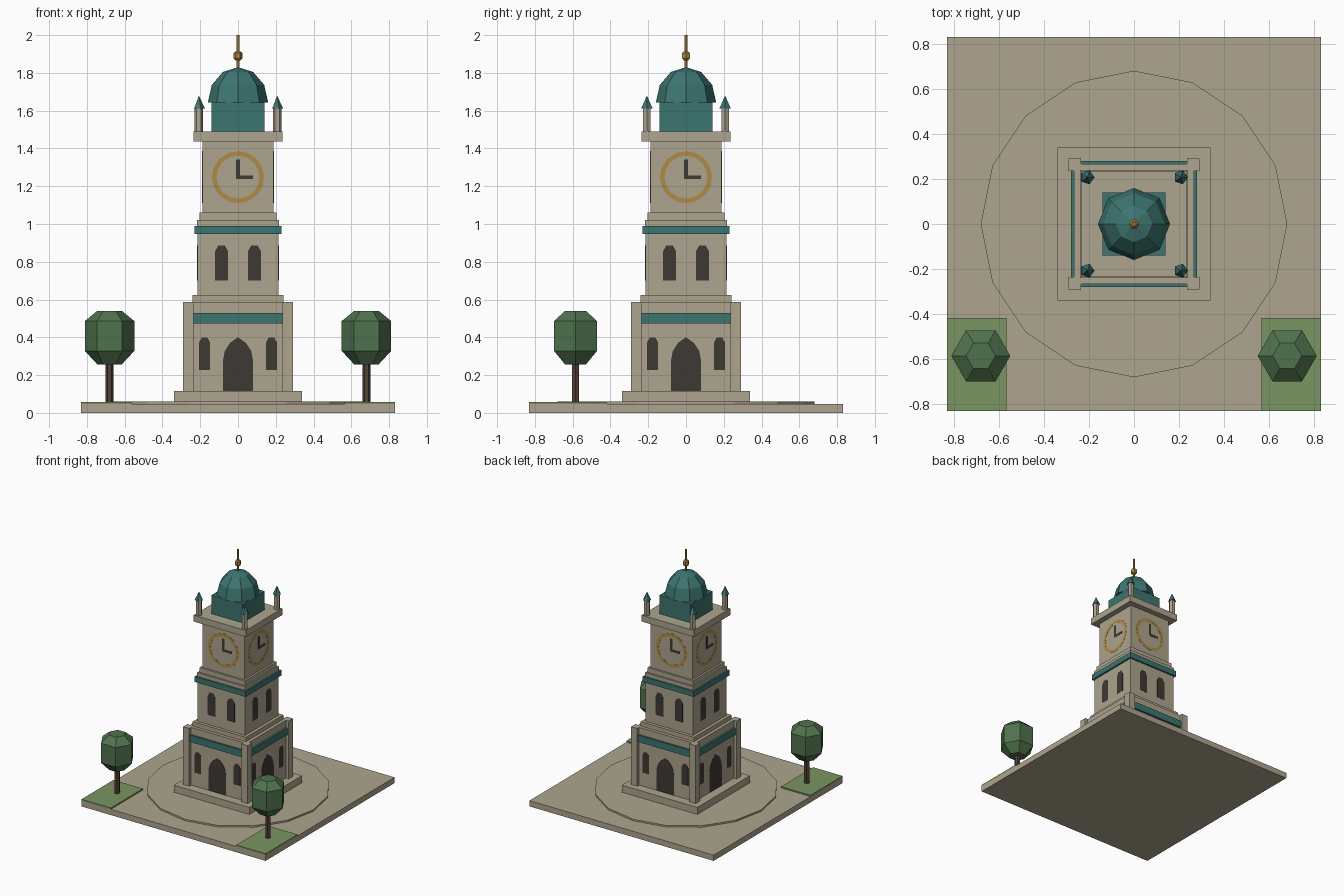
import bpy
import bmesh
from math import pi, sin, cos, atan2, radians

cube = bpy.data.objects.get("Cube")
if cube:
    bpy.data.objects.remove(cube, do_unlink=True)


def material(name, r, g, b):
    mat = bpy.data.materials.new(name)
    mat.use_nodes = True
    mat.diffuse_color = (r, g, b, 1)
    mat.node_tree.nodes["Principled BSDF"].inputs["Base Color"].default_value = (r, g, b, 1)
    return mat


STONE = material("warm stone", .418, .373, .271)
TEAL = material("teal copper", .046, .178, .163)
DARK = material("dark opening", .048, .041, .034)
GOLD = material("gold", .420, .258, .056)
GRASS = material("grass green", .195, .300, .120)
LEAF = material("leaf green", .080, .170, .075)
BARK = material("bark brown", .090, .054, .037)
PLATE = .0012


def finish(name, bm, mat, turn=0):
    """Turn the mesh into an object, rotated about the tower axis."""
    bmesh.ops.recalc_face_normals(bm, faces=bm.faces)
    mesh = bpy.data.meshes.new(name)
    bm.to_mesh(mesh)
    bm.free()
    mesh.materials.append(mat)
    obj = bpy.data.objects.new(name, mesh)
    obj.rotation_euler.z = turn
    bpy.context.collection.objects.link(obj)
    return obj


def box(name, mat, x0, x1, y0, y1, z0, z1, turn=0):
    bm = bmesh.new()
    bmesh.ops.create_cube(bm, size=1)
    for v in bm.verts:
        v.co = (x1 if v.co.x > 0 else x0, y1 if v.co.y > 0 else y0, z1 if v.co.z > 0 else z0)
    return finish(name, bm, mat, turn)


def block(name, mat, half, z0, z1):
    return box(name, mat, -half, half, -half, half, z0, z1)


def lathe(name, mat, x, y, sides, profile):
    """Faceted solid of revolution from (radius, height) pairs; radius 0 is a tip."""
    bm = bmesh.new()
    rings = []
    for r, z in profile:
        count = sides if r > 0 else 1
        rings.append([bm.verts.new((x + r * cos(2 * pi * i / sides),
                                    y + r * sin(2 * pi * i / sides), z))
                      for i in range(count)])
    for low, high in zip(rings, rings[1:]):
        for i in range(sides):
            j = (i + 1) % sides
            if len(high) == 1:
                bm.faces.new((low[i], low[j], high[0]))
            else:
                bm.faces.new((low[i], low[j], high[j], high[i]))
    for ring in (rings[0], rings[-1]):
        if len(ring) > 1:
            bm.faces.new(ring)
    return finish(name, bm, mat)


def opening(name, outline, wall, turn):
    """Thin dark plate with the given (x, z) outline, just proud of a wall."""
    bm = bmesh.new()
    face = bm.faces.new([bm.verts.new((x, -wall, z)) for x, z in outline])
    made = bmesh.ops.extrude_face_region(bm, geom=[face])
    moved = [g for g in made["geom"] if isinstance(g, bmesh.types.BMVert)]
    bmesh.ops.translate(bm, verts=moved, vec=(0, -PLATE, 0))
    return finish(name, bm, DARK, turn)


def round_arch(x, half, z0, spring, segments=3):
    return [(x - half, z0), (x + half, z0)] + [
        (x + half * cos(pi * i / segments), spring + half * sin(pi * i / segments))
        for i in range(segments + 1)]


def pointed_arch(half, z0, spring, rise, segments=3):
    radius = (half * half + rise * rise) / (2 * half)
    tip = atan2(rise, radius - half)
    curve = [(half - radius + radius * cos(tip * i / segments),
              spring + radius * sin(tip * i / segments)) for i in range(segments + 1)]
    return [(-half, z0), (half, z0)] + curve + [(-x, z) for x, z in curve[-2::-1]]


def clock_ring(name, z, inner, outer, wall, turn, sides=16):
    bm = bmesh.new()
    loops = []
    for r, y in ((inner, -wall), (inner, -wall - PLATE), (outer, -wall - PLATE), (outer, -wall)):
        loops.append([bm.verts.new((r * cos(2 * pi * i / sides), y, z + r * sin(2 * pi * i / sides)))
                      for i in range(sides)])
    for a, b in zip(loops, loops[1:] + loops[:1]):
        for i in range(sides):
            j = (i + 1) % sides
            bm.faces.new((a[i], a[j], b[j], b[i]))
    return finish(name, bm, GOLD, turn)


# Ground
block("plaza", STONE, .83, 0, .047)
lathe("round_paving", STONE, 0, 0, 16, [(.68, .047), (.68, .06)])
block("plinth", STONE, .34, .047, .117)

# Tower stages, stacked from the bottom up
block("lower_stage", STONE, .266, .117, .588)
block("lower_cornice", STONE, .24, .588, .623)
block("middle_stage", STONE, .215, .623, .946)
block("middle_band", TEAL, .23, .946, .99)
block("step_lower", STONE, .217, .99, 1.021)
block("step_upper", STONE, .205, 1.021, 1.06)
block("clock_stage", STONE, .189, 1.06, 1.438)
block("upper_cornice", STONE, .235, 1.438, 1.491)
block("dome_drum", TEAL, .14, 1.491, 1.643)

# Details repeated on all four sides
for n, side in enumerate(("front", "left", "back", "right")):
    turn = n * pi / 2
    box(side + "_lower_band", TEAL, -.236, .236, -.28, -.266, .474, .53, turn)
    box(side + "_corner_post", STONE, .236, .291, -.291, -.236, .117, .588, turn)
    opening(side + "_door", pointed_arch(.08, .117, .276, .125), .266, turn)
    for s, label in ((-1, "_a"), (1, "_b")):
        opening(side + "_lower_window" + label, round_arch(s * .177, .03, .228, .372), .266, turn)
        opening(side + "_middle_window" + label, round_arch(s * .087, .035, .702, .855), .215, turn)
    clock_ring(side + "_clock_ring", 1.248, .114, .138, .189, turn)
    box(side + "_long_hand", DARK, -.01, .01, -.189 - PLATE, -.189, 1.238, 1.342, turn)
    box(side + "_short_hand", DARK, .01, .08, -.189 - PLATE, -.189, 1.238, 1.258, turn)

# Roof: faceted dome, finial and corner pinnacles
dome = [(.16 * cos(radians(a)), 1.643 + .187 * sin(radians(a))) for a in (0, 30, 60)]
lathe("dome", TEAL, 0, 0, 8, dome + [(0, 1.83)])
lathe("finial_rod", GOLD, 0, 0, 6, [(.009, 1.82), (.009, 2.0)])
lathe("finial_ball", GOLD, 0, 0, 6,
      [(.013, 1.866), (.023, 1.876), (.023, 1.904), (.013, 1.914)])
for x in (-.207, .207):
    for y in (-.207, .207):
        tag = ("left" if x > 0 else "right") + ("_back" if y > 0 else "_front")
        lathe("pinnacle_post_" + tag, STONE, x, y, 6, [(.023, 1.491), (.023, 1.611)])
        lathe("pinnacle_cap_" + tag, TEAL, x, y, 5, [(.032, 1.611), (0, 1.68)])

# Lawns and trees at the two front corners
for s, tag in ((-1, "right"), (1, "left")):
    x = s * .68
    box("lawn_" + tag, GRASS, s * .6975 - .1325, s * .6975 + .1325, -.83, -.418, .047, .058)
    lathe("trunk_" + tag, BARK, x, -.585, 6, [(.022, .058), (.022, .257)])
    lathe("foliage_" + tag, LEAF, x, -.585, 6,
          [(.065, .257), (.131, .328), (.131, .486), (.065, .54)])
